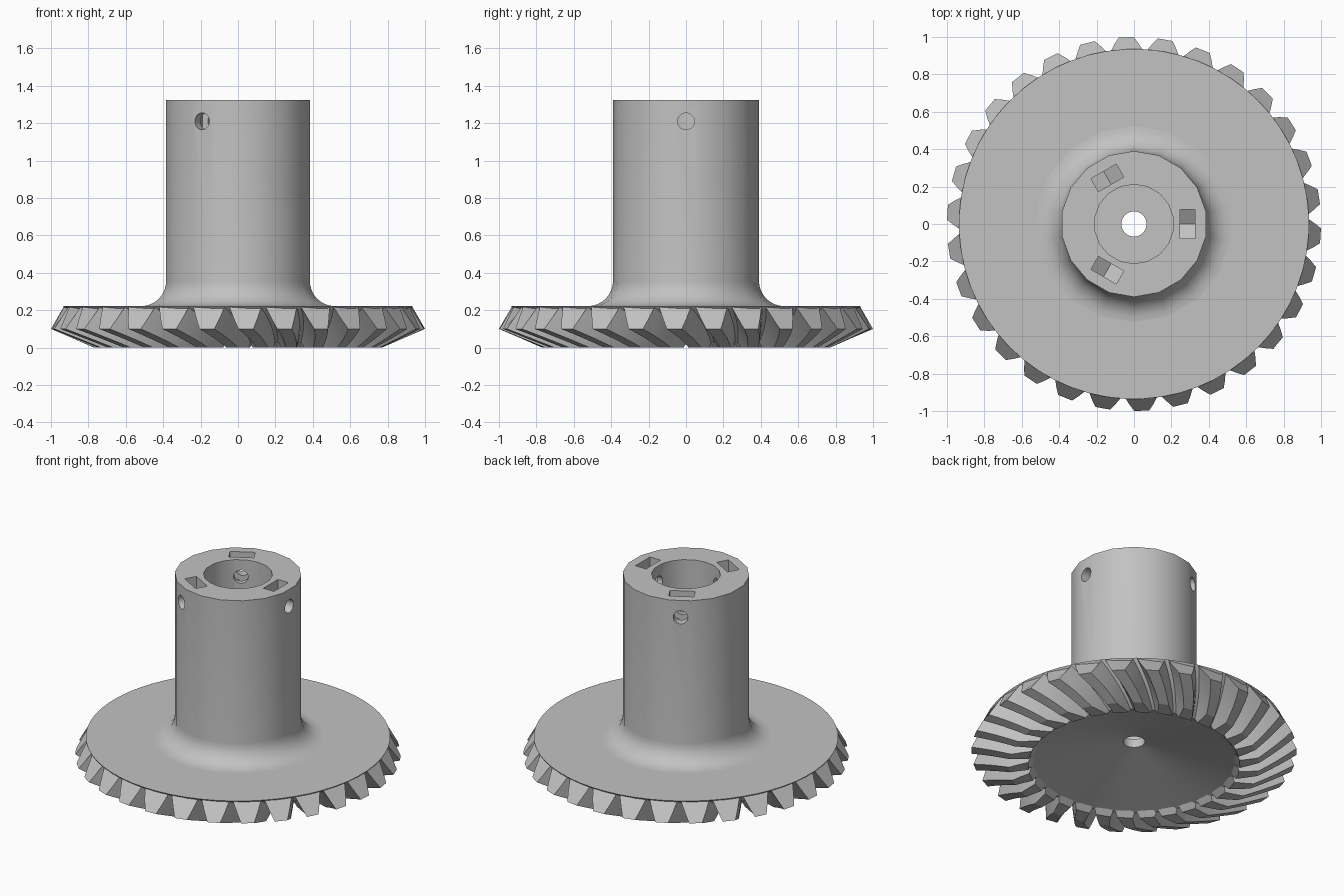
import bpy, bmesh, math
from mathutils import Matrix, Vector

if "Cube" in bpy.data.objects:
    bpy.data.objects.remove(bpy.data.objects["Cube"], do_unlink=True)

grey = bpy.data.materials.new("plain_grey")
grey.use_nodes = True
grey.diffuse_color = (0.54, 0.54, 0.54, 1)
grey.node_tree.nodes["Principled BSDF"].inputs["Base Color"].default_value = (0.54, 0.54, 0.54, 1)


def finish(bm, name):
    bmesh.ops.recalc_face_normals(bm, faces=bm.faces)
    mesh = bpy.data.meshes.new(name)
    bm.to_mesh(mesh)
    bm.free()
    mesh.materials.append(grey)
    obj = bpy.data.objects.new(name, mesh)
    bpy.context.collection.objects.link(obj)
    return obj


def activate(obj):
    bpy.ops.object.select_all(action='DESELECT')
    obj.select_set(True)
    bpy.context.view_layer.objects.active = obj


def smooth(obj, degrees=30):
    activate(obj)
    bpy.ops.object.shade_smooth_by_angle(angle=math.radians(degrees))


def polar(r, angle, z):
    return Vector((r * math.cos(angle), r * math.sin(angle), z))


def loft(bm, rings, closed):
    """Skin equal closed rings; either loop back or cap both ends."""
    rings = [[bm.verts.new(p) for p in ring] for ring in rings]
    n = len(rings[0])
    for i in range(len(rings) if closed else len(rings) - 1):
        a, b = rings[i], rings[(i + 1) % len(rings)]
        for j in range(n):
            k = (j + 1) % n
            bm.faces.new((a[j], a[k], b[k], b[j]))
    if not closed:
        bm.faces.new(rings[0])
        bm.faces.new(rings[-1])


def lathe(name, profile, sides):
    """Revolve a closed profile, with a flat side facing +x."""
    bm = bmesh.new()
    turns = [math.tau * (i + 0.5) / sides for i in range(sides)]
    loft(bm, [[polar(r, a, z) for r, z in profile] for a in turns], True)
    return finish(bm, name)


# Gear blank: flat back, conical tooth seat, hollowed underside, shaft hole
blank = lathe("gear_blank", [(0.067, 0.165), (0.64, 0.028), (0.932, 0.215),
                             (0.936, 0.222), (0.067, 0.222)], 60)
smooth(blank)

# Hub: filleted sleeve, bored down to the gear blank
HUB_R, BORE_R, TOP, DISC_TOP, FILLET = 0.39, 0.212, 1.325, 0.222, 0.135
fillet = []
for i in range(9):
    a = math.pi / 2 * i / 8
    fillet.append((HUB_R + FILLET * (1 - math.sin(a)),
                   DISC_TOP + FILLET * (1 - math.cos(a))))
hub = lathe("hub", [(BORE_R, 0.2), (HUB_R + FILLET, 0.2)] + fillet +
            [(HUB_R, TOP), (BORE_R, TOP)], 18)


def cut(target, cutter):
    mod = target.modifiers.new("cut", 'BOOLEAN')
    mod.operation = 'DIFFERENCE'
    mod.solver = 'EXACT'
    mod.object = cutter
    activate(target)
    bpy.ops.object.modifier_apply(modifier=mod.name)
    bpy.data.objects.remove(cutter, do_unlink=True)


# Three set-screw holes with pointed nut slots open to the top
SCREW_Z, NUT_R, NUT_HALF = 1.21, 0.09, 0.078
for i in range(3):
    turn = Matrix.Rotation(math.tau * i / 3, 4, 'Z')
    bm = bmesh.new()
    ring = [(math.tau * k / 20) for k in range(20)]
    loft(bm, [[turn @ Vector((x, 0.045 * math.cos(a), SCREW_Z + 0.045 * math.sin(a)))
               for a in ring] for x in (0.12, 0.5)], False)
    cut(hub, finish(bm, "screw_cutter"))
    outline = [(-NUT_HALF, TOP + 0.1), (-NUT_HALF, SCREW_Z - NUT_R / 2),
               (0, SCREW_Z - NUT_R), (NUT_HALF, SCREW_Z - NUT_R / 2),
               (NUT_HALF, TOP + 0.1)]
    bm = bmesh.new()
    loft(bm, [[turn @ Vector((x, y, z)) for y, z in outline] for x in (0.245, 0.325)], False)
    cut(hub, finish(bm, "slot_cutter"))
smooth(hub)

# Spiral bevel teeth, trimmed flat at the base
TEETH, STEPS = 30, 6
PHASE, TWIST = math.radians(8.4), math.radians(10.5)
# height fraction and half angle of each side point, root to tip
FLANK = [(0, 5.2), (0.5, 3.8), (1, 2.3)]
bm = bmesh.new()
for tooth in range(TEETH):
    base = PHASE + math.tau * tooth / TEETH
    rings = []
    for s in range(STEPS + 1):
        t = s / STEPS
        r, z = 0.934 - 0.294 * t, 0.216 - 0.188 * t
        dr, dz = 0.066 - 0.036 * t, -0.116 + 0.045 * t
        mid = base + TWIST * t
        side = [(r - 0.02, z + 0.005, 5.2)]
        side += [(r + dr * h, z + dz * h, w) for h, w in FLANK]
        ring = [polar(a, mid - math.radians(w), b) for a, b, w in side]
        ring += [polar(a, mid + math.radians(w), b) for a, b, w in reversed(side)]
        rings.append(ring)
    loft(bm, rings, False)
trim = bmesh.ops.bisect_plane(bm, geom=bm.verts[:] + bm.edges[:] + bm.faces[:],
                              plane_co=(0, 0, 0), plane_no=(0, 0, -1), clear_outer=True)
rim = [e for e in trim["geom_cut"] if isinstance(e, bmesh.types.BMEdge)]
bmesh.ops.holes_fill(bm, edges=rim, sides=0)
teeth = finish(bm, "gear_teeth")
smooth(teeth, 20)
